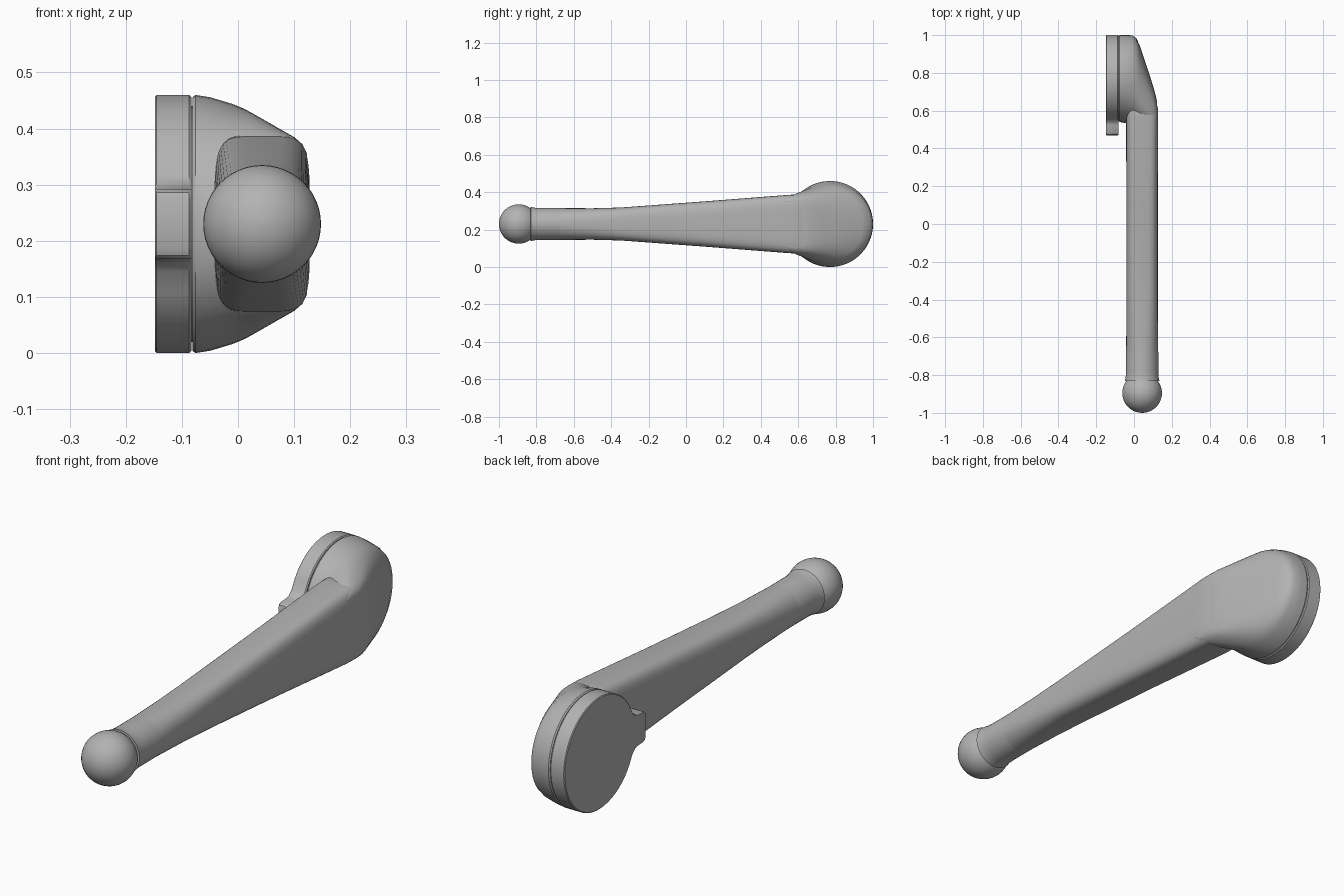
import bpy, bmesh, math
from math import sin, cos, pi

cube = bpy.data.objects.get("Cube")
if cube:
    bpy.data.objects.remove(cube)

GREY = (0.45, 0.45, 0.45, 1)
metal = bpy.data.materials.new("satin grey")
metal.use_nodes = True
metal.diffuse_color = GREY
metal.node_tree.nodes["Principled BSDF"].inputs["Base Color"].default_value = GREY

MID_Z = 0.23    # height of the lever axis
ARM_X = 0.043   # sideways position of the lever axis
HUB_Y = 0.77    # centre of the round mount


def finish(name, bm, angle=35):
    bmesh.ops.recalc_face_normals(bm, faces=bm.faces)
    mesh = bpy.data.meshes.new(name)
    bm.to_mesh(mesh)
    bm.free()
    mesh.materials.append(metal)
    ob = bpy.data.objects.new(name, mesh)
    bpy.context.collection.objects.link(ob)
    bpy.ops.object.select_all(action='DESELECT')
    bpy.context.view_layer.objects.active = ob
    ob.select_set(True)
    bpy.ops.object.shade_smooth_by_angle(angle=math.radians(angle))
    return ob


def loft(name, rings, angle=35):
    """Skin a list of equal-length rings and cap both ends."""
    bm = bmesh.new()
    loops = [[bm.verts.new(p) for p in ring] for ring in rings]
    n = len(loops[0])
    for a, b in zip(loops, loops[1:]):
        for i in range(n):
            j = (i + 1) % n
            bm.faces.new((a[i], a[j], b[j], b[i]))
    bm.faces.new(loops[0])
    bm.faces.new(loops[-1])
    return finish(name, bm, angle)


def oval(a, b, power, count=48):
    """Superellipse points: power 2 is round, higher is boxier."""
    def bend(v):
        return math.copysign(abs(v) ** (2 / power), v)
    return [(a * bend(cos(2 * pi * i / count)), b * bend(sin(2 * pi * i / count)))
            for i in range(count)]


def arm_ring(y, half_x, half_z, power):
    return [(ARM_X + u, y, MID_Z + v) for u, v in oval(half_x, half_z, power)]


def hub_ring(x, front, back, half_z, power):
    mid, half = (front + back) / 2, (back - front) / 2
    return [(x, mid + u, MID_Z + v) for u, v in oval(half, half_z, power)]


# Tapered arm: round at the grip, flattened and tall at the hub
loft("arm", [arm_ring(*r) for r in (
    (-0.68, 0.085, 0.085, 2), (-0.5, 0.083, 0.084, 2.6), (-0.35, 0.083, 0.088, 3.2),
    (0.1, 0.083, 0.121, 4), (0.55, 0.085, 0.156, 5),
    (0.61, 0.084, 0.158, 5), (0.65, 0.074, 0.152, 4.5))])

# Hub that slopes from the round mount to the outer face of the arm
loft("hub", [hub_ring(*r) for r in (
    (-0.081, 0.545, 0.996, 0.226, 2), (-0.076, 0.54, 1.0, 0.23, 2),
    (-0.05, 0.535, 1.0, 0.226, 2), (-0.01, 0.53, 0.999, 0.214, 2),
    (0.012, 0.52, 0.985, 0.205, 2.1), (0.03, 0.51, 0.945, 0.195, 2.2),
    (0.07, 0.5, 0.825, 0.172, 2.5), (0.1, 0.5, 0.735, 0.155, 2.9),
    (0.115, 0.5, 0.68, 0.142, 3.2), (0.123, 0.5, 0.64, 0.125, 3.4))])

# Grip and ball knob turned around the lever axis
BALL_Y, BALL_R = -0.895, 0.105
profile = [(-0.66, 0.084), (-0.68, 0.0855), (-0.78, 0.0855), (-0.81, 0.087), (-0.83, 0.0915)]
for k in range(15):
    t = math.radians(52 + 127 * k / 14)
    profile.append((BALL_Y + BALL_R * cos(t), BALL_R * sin(t)))
loft("grip_and_knob", [arm_ring(y, r, r, 2) for y, r in profile], 40)

# Mounting disc with a small filleted tab
tab = [(0.555, 0.085), (0.54, 0.071), (0.525, 0.064), (0.485, 0.062),
       (0.473, 0.056), (0.468, 0.044)]
outline = []
for k in range(49):
    t = math.radians(-148 + 296 * k / 48)
    outline.append((HUB_Y + 0.23 * cos(t), 0.23 * sin(t)))
outline += tab + [(y, -z) for y, z in reversed(tab)]


def disc_ring(x, scale):
    return [(x, HUB_Y + (y - HUB_Y) * scale, MID_Z + z * scale) for y, z in outline]


loft("mounting_disc", [disc_ring(-0.148, 0.985), disc_ring(-0.145, 1),
                       disc_ring(-0.087, 1), disc_ring(-0.083, 0.985)])

# Thin core closing the groove between disc and hub
loft("groove_core", [hub_ring(x, 0.56, 0.98, 0.21, 2) for x in (-0.09, -0.07)])
